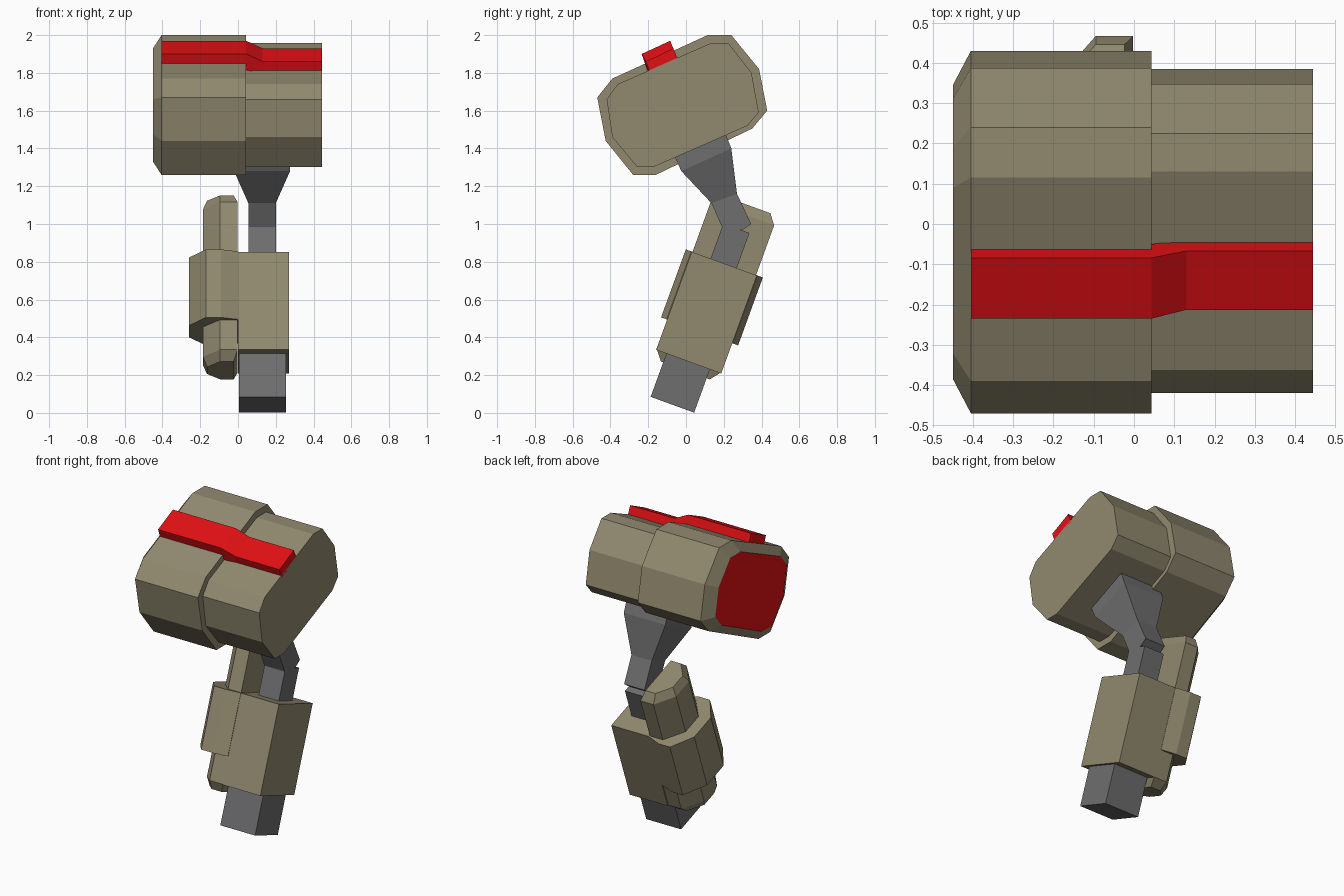
import bpy, bmesh, math
from mathutils import Vector

if "Cube" in bpy.data.objects:
    bpy.data.objects.remove(bpy.data.objects["Cube"])


def material(name, rgb):
    m = bpy.data.materials.new(name)
    m.diffuse_color = (*rgb, 1)
    m.use_nodes = True
    m.node_tree.nodes["Principled BSDF"].inputs["Base Color"].default_value = m.diffuse_color
    return m


KHAKI = material("khaki", (0.285, 0.252, 0.16))
RED = material("red", (0.75, 0.005, 0.007))
GREY = material("grey", (0.156, 0.156, 0.16))


def loft(name, rings, *mats):
    """Skin matching rings of points and cap both ends."""
    bm = bmesh.new()
    vs = [[bm.verts.new(p) for p in ring] for ring in rings]
    n = len(rings[0])
    for a, b in zip(vs, vs[1:]):
        for i in range(n):
            j = (i + 1) % n
            bm.faces.new((a[i], a[j], b[j], b[i]))
    start = bm.faces.new(vs[0])
    bm.faces.new(vs[-1])
    if len(mats) > 1:
        start.material_index = 1
    bmesh.ops.recalc_face_normals(bm, faces=bm.faces)
    me = bpy.data.meshes.new(name)
    bm.to_mesh(me)
    bm.free()
    for m in mats:
        me.materials.append(m)
    ob = bpy.data.objects.new(name, me)
    bpy.context.collection.objects.link(ob)
    return ob


# The grip leans back 20 degrees: v runs across it, a runs along it
C, S = math.cos(math.radians(20)), math.sin(math.radians(20))


def lean(x, v, a):
    return Vector((x, v * C + a * S, a * C - v * S))


def leaning_prism(name, section, levels, mat):
    """levels: (a, scale) pairs; the section is scaled about its middle."""
    cx = (min(p[0] for p in section) + max(p[0] for p in section)) / 2
    cv = (min(p[1] for p in section) + max(p[1] for p in section)) / 2
    return loft(name, [[lean(cx + (x - cx) * s, cv + (v - cv) * s, a)
                        for x, v in section] for a, s in levels], mat)


def rect(x0, x1, v0, v1):
    return [(x0, v0), (x1, v0), (x1, v1), (x0, v1)]


# Head: wide half with a chamfered red end, then a narrower half
wide = [(0.115, 2.0), (0.24, 2.0), (0.387, 1.82), (0.43, 1.60), (0.35, 1.505),
        (-0.16, 1.26), (-0.28, 1.26), (-0.425, 1.44), (-0.47, 1.67), (-0.39, 1.77)]
narrow = [(0.13, 1.957), (0.225, 1.957), (0.347, 1.80), (0.385, 1.59), (0.325, 1.52),
          (-0.17, 1.303), (-0.26, 1.303), (-0.39, 1.46), (-0.42, 1.66), (-0.362, 1.74)]


def yz(x, pts, s=1.0, cy=-0.02, cz=1.63):
    return [(x, cy + (y - cy) * s, cz + (z - cz) * s) for y, z in pts]


loft("head_wide", [yz(-0.45, wide, 0.81), yz(-0.405, wide), yz(0.043, wide)], KHAKI, RED)
loft("head_narrow", [yz(0.0, narrow), yz(0.445, narrow)], KHAKI)

# Red strip along the top, stepping down to the narrower half
high = [(-0.235, 1.90), (-0.084, 1.97), (-0.05, 1.885), (-0.205, 1.815)]
low = [(-0.213, 1.86), (-0.067, 1.93), (-0.04, 1.865), (-0.19, 1.80)]
loft("top_strip", [yz(-0.405, high), yz(0.043, high), yz(0.13, low), yz(0.445, low)], RED)


# Neck: flared upper bracket and a straight post below it
def neck_ring(front, back, half):
    return [(0.1275 - half, *front), (0.1275 + half, *front),
            (0.1275 + half, *back), (0.1275 - half, *back)]


loft("neck_bracket", [
    neck_ring((0.19, 0.98), (0.30, 0.97), 0.0725),
    neck_ring((0.19, 0.985), (0.345, 1.0), 0.0725),
    neck_ring((0.135, 1.11), (0.27, 1.16), 0.0725),
    neck_ring((-0.025, 1.28), (0.24, 1.40), 0.148),
    neck_ring((-0.07, 1.38), (0.20, 1.50), 0.148)], GREY)
leaning_prism("neck_post", rect(0.055, 0.20, -0.157, -0.01), [(0.75, 1), (1.01, 1)], GREY)

# Grip body and its lower handle
leaning_prism("grip_body", rect(0.0, 0.27, -0.263, 0.104), [(0.26, 1), (0.812, 1)], KHAKI)
leaning_prism("lower_handle", rect(0.005, 0.253, -0.205, 0.04), [(0.016, 1), (0.4, 1)], GREY)


# Side shield and the pod it wraps, each symmetric front to back
def mirrored(half, mid):
    return half + [(x, 2 * mid - v) for x, v in reversed(half)]


shield = mirrored([(0.0, -0.266), (-0.09, -0.297), (-0.17, -0.297), (-0.26, -0.17)], -0.08)
leaning_prism("side_shield", shield, [(0.43, 1), (0.813, 1)], KHAKI)

pod = mirrored([(-0.002, -0.259), (-0.095, -0.259), (-0.185, -0.15)], -0.08)
leaning_prism("side_pod", pod, [(0.21, 0.77), (0.262, 1), (1.093, 1), (1.146, 0.77)], KHAKI)
